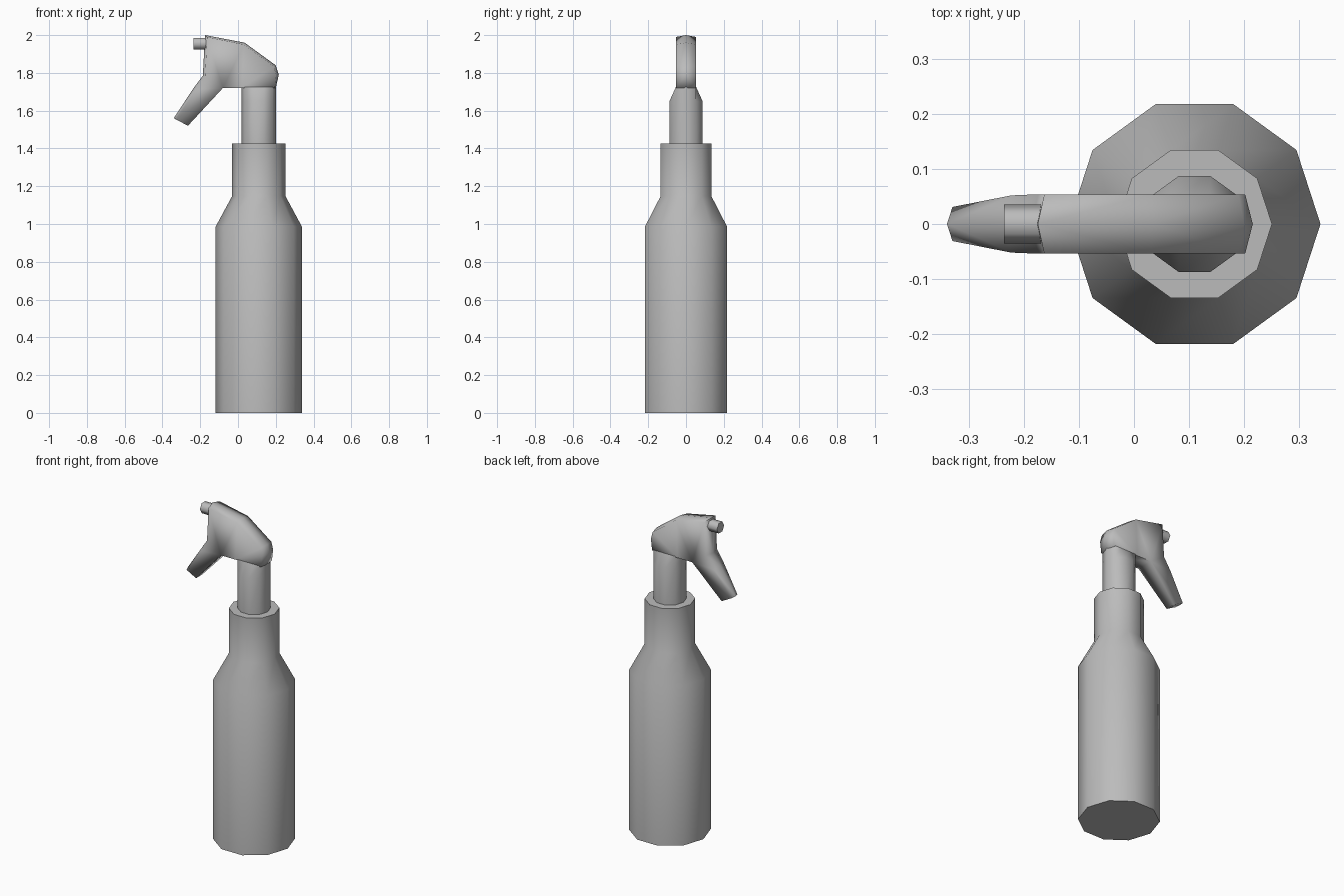
import bpy
import bmesh
from math import cos, sin, pi, radians

cube = bpy.data.objects.get("Cube")
if cube:
    bpy.data.objects.remove(cube, do_unlink=True)

grey = bpy.data.materials.new("plain grey")
grey.use_nodes = True
grey.diffuse_color = (0.5, 0.5, 0.5, 1)
grey.node_tree.nodes["Principled BSDF"].inputs["Base Color"].default_value = (0.5, 0.5, 0.5, 1)

AXIS_X = 0.11   # the bottle axis sits behind the trigger


def finish(name, bm, angle):
    bmesh.ops.recalc_face_normals(bm, faces=bm.faces)
    mesh = bpy.data.meshes.new(name)
    bm.to_mesh(mesh)
    bm.free()
    mesh.materials.append(grey)
    obj = bpy.data.objects.new(name, mesh)
    bpy.context.collection.objects.link(obj)
    bpy.ops.object.select_all(action="DESELECT")
    obj.select_set(True)
    bpy.context.view_layer.objects.active = obj
    bpy.ops.object.shade_smooth_by_angle(angle=radians(angle))
    return obj


def lathe(name, rings, sides=10, angle=60):
    """Loft polygon rings given as (radius, z, limit on y)."""
    bm = bmesh.new()
    loops = []
    for r, z, limit in rings:
        loop = []
        for i in range(sides):
            a = 2 * pi * i / sides
            y = max(-limit, min(limit, r * sin(a)))
            loop.append(bm.verts.new((AXIS_X + r * cos(a), y, z)))
        loops.append(loop)
    for low, high in zip(loops, loops[1:]):
        for i in range(sides):
            j = (i + 1) % sides
            bm.faces.new((low[i], low[j], high[j], high[i]))
    bm.faces.new(loops[0])
    bm.faces.new(loops[-1])
    return finish(name, bm, angle)


# Bottle body with shoulder and collar
lathe("bottle", [(0.229, 0, 1), (0.229, 0.985, 1), (0.141, 1.148, 1), (0.141, 1.425, 1)])

# Neck, pinched sideways where it enters the head
lathe("neck", [(0.092, 1.42, 1), (0.092, 1.65, 1), (0.092, 1.725, 0.054)])

# Spray head and trigger outline: x, z, half width, inset of the side edge in x and z
outline = [
    (-0.175, 2.0, 0.054, 0.012, -0.01),
    (0.035, 1.96, 0.054, -0.004, -0.01),
    (0.2, 1.84, 0.054, -0.01, -0.006),
    (0.216, 1.79, 0.054, -0.014, 0),
    (0.2, 1.72, 0.054, -0.006, 0),
    (0.02, 1.72, 0.054, 0, 0),
    (-0.08, 1.72, 0.054, 0, 0),
    (-0.265, 1.52, 0.031, 0, 0),
    (-0.34, 1.56, 0.031, 0.01, -0.005),
    (-0.235, 1.72, 0.052, 0.012, -0.008),
    (-0.186, 1.785, 0.054, 0.012, 0),
]
side_cells = [(6, 7, 8, 9), (6, 9, 10), (0, 1, 6, 10), (1, 5, 6), (1, 2, 3, 4, 5)]

bm = bmesh.new()
ridge = [bm.verts.new((x, 0, z)) for x, z, w, dx, dz in outline]
for side in (-1, 1):
    edge = [bm.verts.new((x + dx, side * w, z + dz)) for x, z, w, dx, dz in outline]
    for i in range(len(outline)):
        j = (i + 1) % len(outline)
        bm.faces.new((ridge[i], ridge[j], edge[j], edge[i]))
    for cell in side_cells:
        bm.faces.new([edge[i] for i in cell])
finish("spray_head", bm, 87)

# Six-sided nozzle
bm = bmesh.new()
ends = []
for x in (-0.236, -0.15):
    ends.append([bm.verts.new((x, 0.035 * cos(i * pi / 3), 1.955 + 0.035 * sin(i * pi / 3)))
                 for i in range(6)])
for i in range(6):
    j = (i + 1) % 6
    bm.faces.new((ends[0][i], ends[0][j], ends[1][j], ends[1][i]))
for end in ends:
    bm.faces.new(end)
finish("nozzle", bm, 65)
